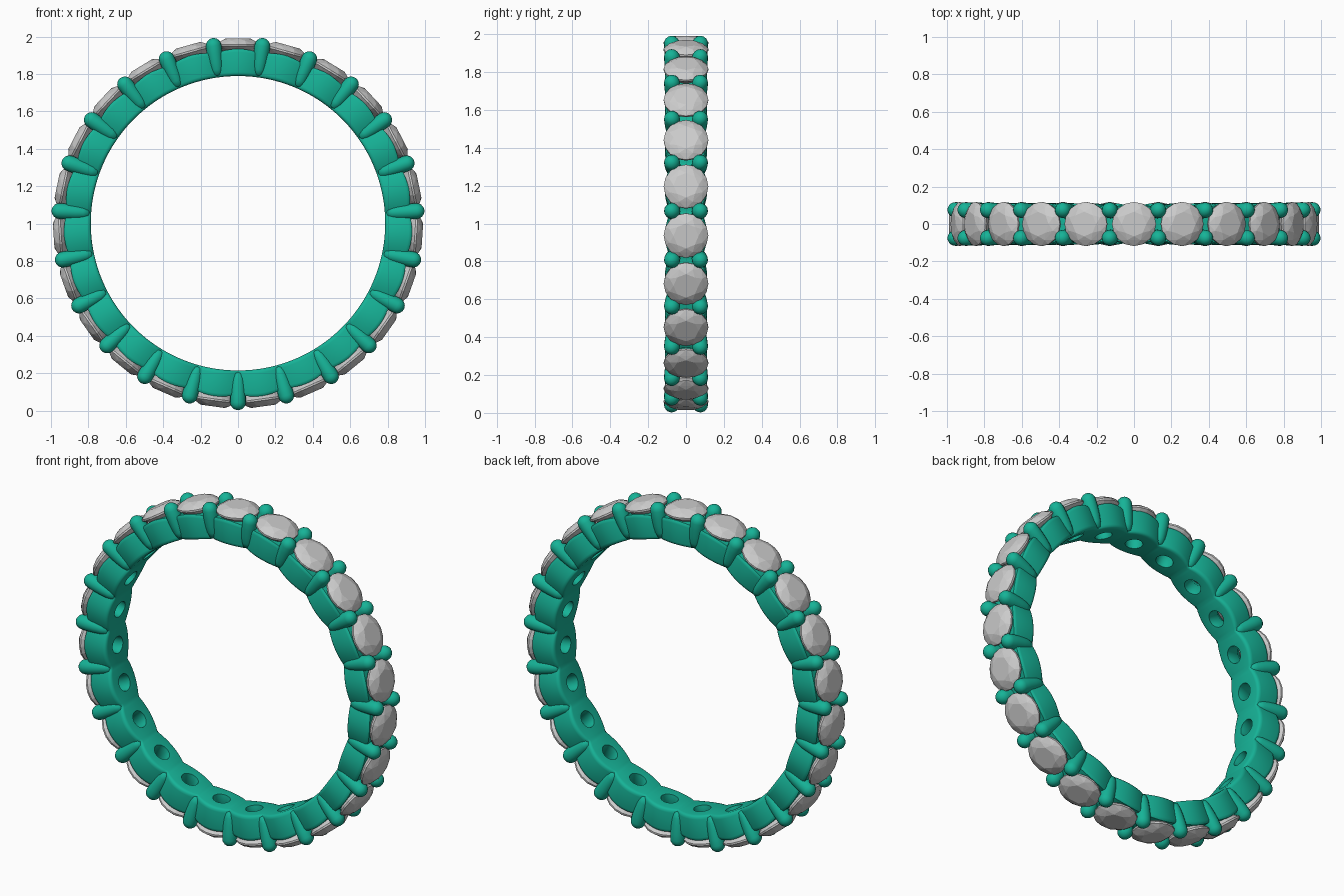
import bpy, bmesh, math
from mathutils import Matrix, Vector

if "Cube" in bpy.data.objects:
    bpy.data.objects.remove(bpy.data.objects["Cube"])

N = 23                                   # stones around the ring
STEP = 2 * math.pi / N
CENTER = Matrix.Translation((0, 0, 1.002))

metal = bpy.data.materials.new("green_metal")
metal.diffuse_color = (0.008, 0.45, 0.31, 1)
metal.use_nodes = True
metal.node_tree.nodes["Principled BSDF"].inputs["Base Color"].default_value = metal.diffuse_color


def make_object(name, bm, mat=None):
    bmesh.ops.recalc_face_normals(bm, faces=bm.faces)
    me = bpy.data.meshes.new(name)
    bm.to_mesh(me)
    bm.free()
    ob = bpy.data.objects.new(name, me)
    bpy.context.collection.objects.link(ob)
    if mat:
        me.materials.append(mat)
    return ob


def smooth(ob, angle):
    bpy.ops.object.select_all(action='DESELECT')
    ob.select_set(True)
    bpy.context.view_layer.objects.active = ob
    bpy.ops.object.shade_smooth_by_angle(angle=math.radians(angle))


def outward(turn):
    # local z points out of the ring; turn is measured from the top
    return CENTER @ Matrix.Rotation(turn, 4, 'Y')


def add_lathe(bm, profile, place, segs, lean=lambda h: 0):
    # closed solid of revolution from (radius, height) points
    rings = []
    for r, h in profile:
        rings.append([bm.verts.new(place @ Vector((
            r * math.cos(2 * math.pi * i / segs),
            r * math.sin(2 * math.pi * i / segs) + lean(h), h))) for i in range(segs)])
    for a, b in zip(rings, rings[1:]):
        for i in range(segs):
            j = (i + 1) % segs
            bm.faces.new((a[i], a[j], b[j], b[i]))
    bm.faces.new(rings[0][::-1])
    bm.faces.new(rings[-1])


# Band: rounded section swept round the ring, bulging at every stone
half = [(.787, .82), (.790, .92), (.797, .98), (.808, 1.0), (.86, 1.0),
        (.915, 1.0), (.925, .98), (.932, .93)]
section = half + [(r, -w) for r, w in reversed(half)]
bm = bmesh.new()
rings = []
COUNT = N * 16
for k in range(COUNT):
    turn = 2 * math.pi * k / COUNT
    bulge = abs(math.cos(turn * N / 2)) ** 0.8
    width = .080 + .031 * bulge
    place = outward(turn)
    rings.append([bm.verts.new(place @ Vector((
        0, w * width, r - (.018 * (1 - bulge) if r > .9 else 0)))) for r, w in section])
for k in range(COUNT):
    a, b = rings[k], rings[(k + 1) % COUNT]
    for i in range(len(section)):
        j = (i + 1) % len(section)
        bm.faces.new((a[i], a[j], b[j], b[i]))
band = make_object("band", bm, metal)

# Stone seats drilled through the band
bm = bmesh.new()
for k in range(N):
    add_lathe(bm, [(.052, .75), (.046, .80), (.046, .865), (.100, .936), (.100, .97)],
              outward(k * STEP), 24)
drill = make_object("seat_cutter", bm)
drill.hide_render = True
cut = band.modifiers.new("seats", 'BOOLEAN')
cut.operation = 'DIFFERENCE'
cut.solver = 'EXACT'
cut.object = drill
bpy.context.view_layer.objects.active = band
bpy.ops.object.modifier_apply(modifier="seats")
bpy.data.objects.remove(drill)
smooth(band, 40)

# Prongs: a round-tipped pair between neighbouring stones
R, TOP = .042, .957
profile = [(.012, .796), (.026, .802), (.034, .83), (.039, .87), (R, .92)]
profile += [(R * math.cos(math.radians(t)), TOP + R * math.sin(math.radians(t)))
            for t in (0, 20, 40, 60, 75, 86)]
bm = bmesh.new()
for k in range(N):
    for side in (-1, 1):
        add_lathe(bm, profile, outward((k + .5) * STEP), 16,
                  lambda h: side * (.074 - .05 * (TOP - h)))
prongs = make_object("prongs", bm, metal)
smooth(prongs, 50)

# Stones: faceted round brilliants
GIRDLE = .952


def circle(n, r, h, shift=0):
    return [(r * math.cos(2 * math.pi * (i + shift) / n),
             r * math.sin(2 * math.pi * (i + shift) / n), h) for i in range(n)]


points = (circle(8, .066, .036) + circle(8, .094, .0245, .5) + circle(16, .118, .005)
          + circle(16, .118, -.005) + circle(8, .088, -.030, .5) + [(0, 0, -.095)])
for k in range(N):
    bm = bmesh.new()
    place = outward(k * STEP) @ Matrix.Translation((0, 0, GIRDLE))
    for p in points:
        bm.verts.new(place @ Vector(p))
    bmesh.ops.convex_hull(bm, input=bm.verts)
    bmesh.ops.dissolve_limit(bm, angle_limit=math.radians(1), verts=bm.verts, edges=bm.edges)
    make_object(f"stone_{k + 1}", bm)
